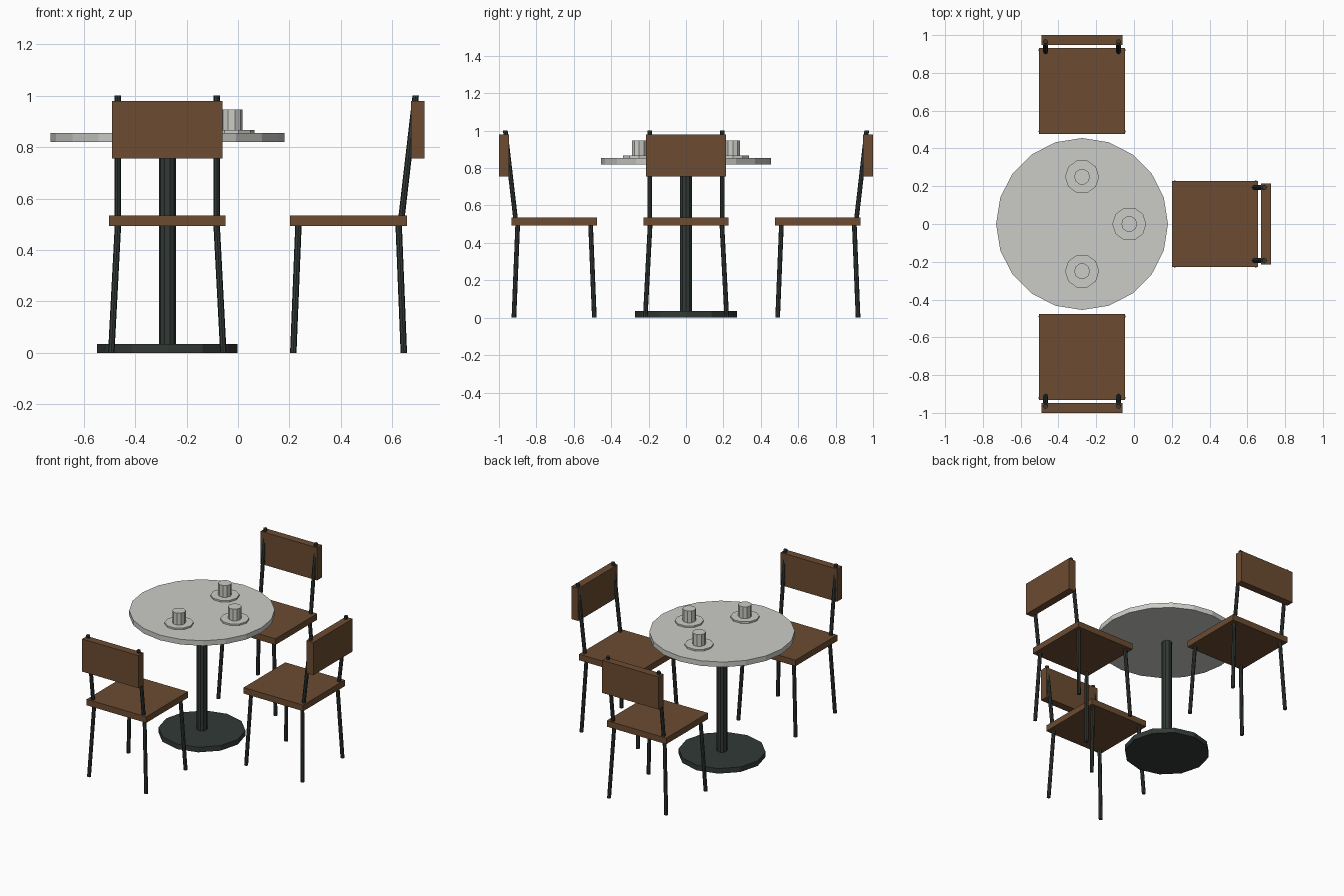
import bpy, bmesh, math
from mathutils import Vector, Matrix

if "Cube" in bpy.data.objects:
    bpy.data.objects.remove(bpy.data.objects["Cube"])

CX = -0.275  # table centre on x


def material(name, rgb):
    m = bpy.data.materials.new(name)
    m.diffuse_color = (*rgb, 1)
    m.use_nodes = True
    m.node_tree.nodes["Principled BSDF"].inputs["Base Color"].default_value = m.diffuse_color
    return m


WOOD = material("brown wood", (0.15, 0.072, 0.032))
METAL = material("dark metal", (0.032, 0.042, 0.036))
STONE = material("pale grey", (0.60, 0.60, 0.57))


def finish(bm, name, mat, matrix):
    bmesh.ops.transform(bm, matrix=matrix, verts=bm.verts)
    me = bpy.data.meshes.new(name)
    bm.to_mesh(me)
    bm.free()
    me.materials.append(mat)
    ob = bpy.data.objects.new(name, me)
    bpy.context.collection.objects.link(ob)
    return ob


def box(name, lo, hi, mat, matrix):
    bm = bmesh.new()
    lo, hi = Vector(lo), Vector(hi)
    bmesh.ops.create_cube(bm, size=1, matrix=Matrix.Translation((lo + hi) / 2)
                          @ Matrix.Diagonal((*(hi - lo), 1)))
    finish(bm, name, mat, matrix)


def rod(name, a, b, r, sides, mat, matrix=Matrix()):
    # prism from a to b with horizontal end cuts
    bm = bmesh.new()
    a, b = Vector(a), Vector(b)
    rings = []
    for c in (a, b):
        rings.append([bm.verts.new(c + Vector((r * math.cos(i * math.tau / sides),
                                               r * math.sin(i * math.tau / sides), 0)))
                      for i in range(sides)])
    lo, up = rings
    bm.faces.new(lo[::-1])
    bm.faces.new(up)
    for i in range(sides):
        j = (i + 1) % sides
        bm.faces.new((lo[i], lo[j], up[j], up[i]))
    finish(bm, name, mat, matrix)


# table
rod("table_base", (CX, 0, 0), (CX, 0, 0.035), 0.273, 12, METAL)
rod("table_column", (CX, 0, 0.035), (CX, 0, 0.822), 0.033, 10, METAL)
rod("table_top", (CX, 0, 0.82), (CX, 0, 0.855), 0.455, 20, STONE)

# cups and saucers, one in front of each chair
for k in (-1, 0, 1):
    t = k * math.pi / 2
    x, y = CX + 0.25 * math.cos(t), 0.25 * math.sin(t)
    rod("saucer", (x, y, 0.855), (x, y, 0.866), 0.09, 10, STONE)
    rod("cup", (x, y, 0.866), (x, y, 0.947), 0.042, 10, STONE)

# chairs, built facing the table along local +x from the table centre
for k in (-1, 0, 1):
    M = Matrix.Translation((CX, 0, 0)) @ Matrix.Rotation(k * math.pi / 2, 4, 'Z')
    box("seat", (0.477, -0.227, 0.493), (0.932, 0.227, 0.535), WOOD, M)
    box("backrest", (0.947, -0.215, 0.755), (1.0, 0.215, 0.98), WOOD, M)
    for s in (-1, 1):
        rod("front_leg", (0.49, s * 0.218, 0), (0.51, s * 0.192, 0.495), 0.0125, 8, METAL, M)
        rod("back_leg", (0.92, s * 0.218, 0), (0.90, s * 0.192, 0.495), 0.0125, 8, METAL, M)
        rod("back_post", (0.908, s * 0.193, 0.5), (0.966, s * 0.193, 1.0), 0.0125, 8, METAL, M)
